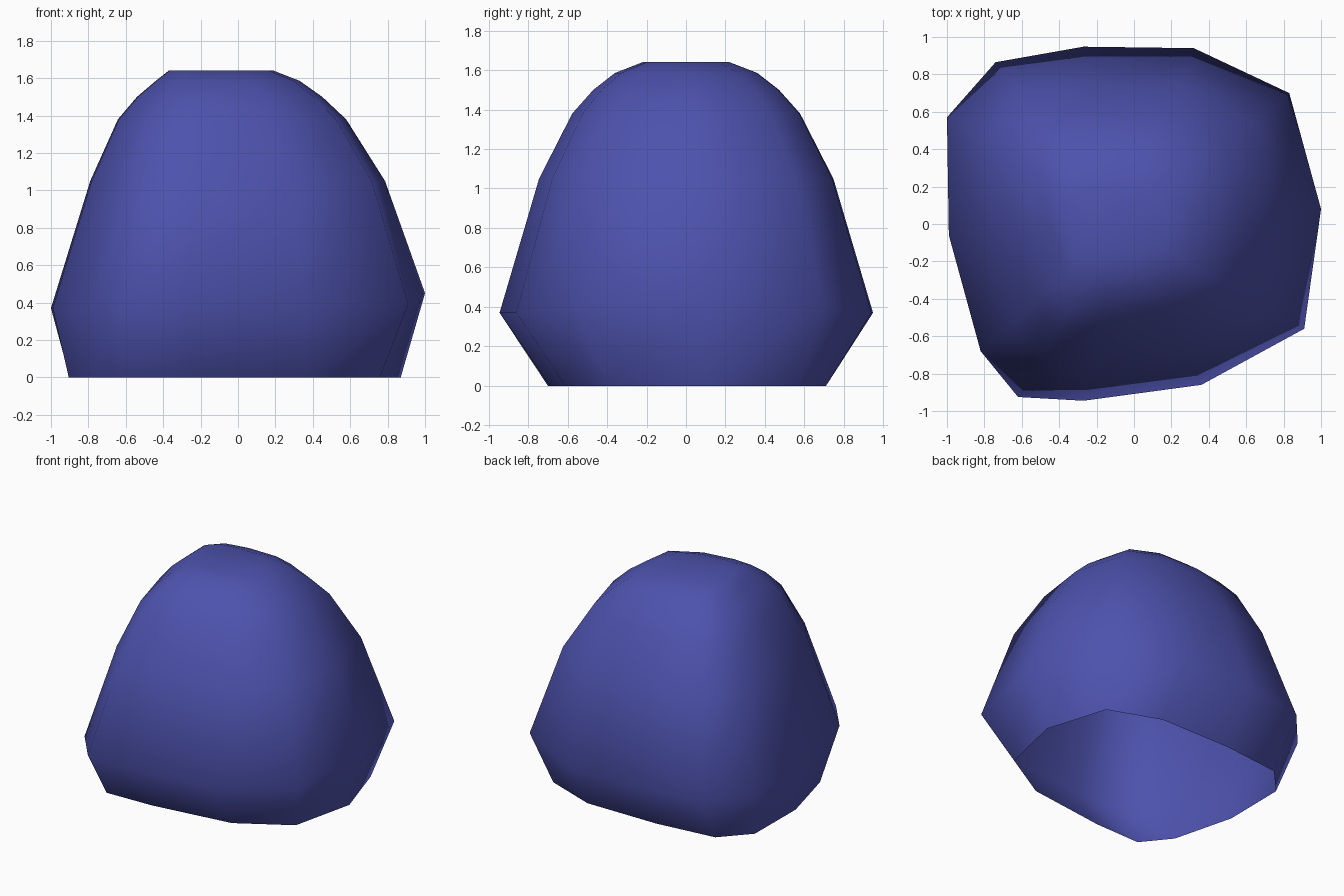
import bpy, bmesh

if "Cube" in bpy.data.objects:
    bpy.data.objects.remove(bpy.data.objects["Cube"])

# Twelve-sided outlines: foot, and widest belt (x, y, z)
foot = [(.758, -.385), (.375, -.61), (-.246, -.69), (-.62, -.70), (-.785, -.495), (-.905, -.03),
        (-.90, .455), (-.71, .66), (-.245, .71), (.335, .71), (.725, .565), (.87, .10)]
belt = [(.91, -.56, .39), (.36, -.86, .37), (-.27, -.945, .37), (-.62, -.925, .37),
        (-.82, -.68, .37), (-.99, -.06, .37), (-1, .57, .37), (-.74, .865, .37),
        (-.27, .948, .37), (.32, .94, .37), (.83, .70, .40), (1, .08, .45)]
# Dome levels: x scale, y scale, x shift, z
levels = [(.788, .788, -.002, 1.05), (.61, .61, -.032, 1.38), (.495, .497, -.045, 1.50),
          (.385, .382, -.055, 1.585), (.28, .233, -.09, 1.64)]

rings = [[(x, y, 0) for x, y in foot], belt]
for sx, sy, dx, z in levels:
    rings.append([(x * sx + dx, y * sy, z) for x, y, _ in belt])

# Loft the shell, open underneath, flat on top
bm = bmesh.new()
loops = [[bm.verts.new(p) for p in ring] for ring in rings]
n = len(foot)
for low, high in zip(loops, loops[1:]):
    for i in range(n):
        j = (i + 1) % n
        bm.faces.new((low[j], low[i], high[i], high[j]))
bm.faces.new(loops[-1][::-1])
for f in bm.faces:
    f.smooth = True
mesh = bpy.data.meshes.new("boulder")
bm.to_mesh(mesh)
bm.free()

boulder = bpy.data.objects.new("boulder", mesh)
bpy.context.collection.objects.link(boulder)

# Blue finish
blue = bpy.data.materials.new("blue")
blue.diffuse_color = (.075, .085, .42, 1)
blue.use_nodes = True
blue.node_tree.nodes["Principled BSDF"].inputs["Base Color"].default_value = blue.diffuse_color
mesh.materials.append(blue)
